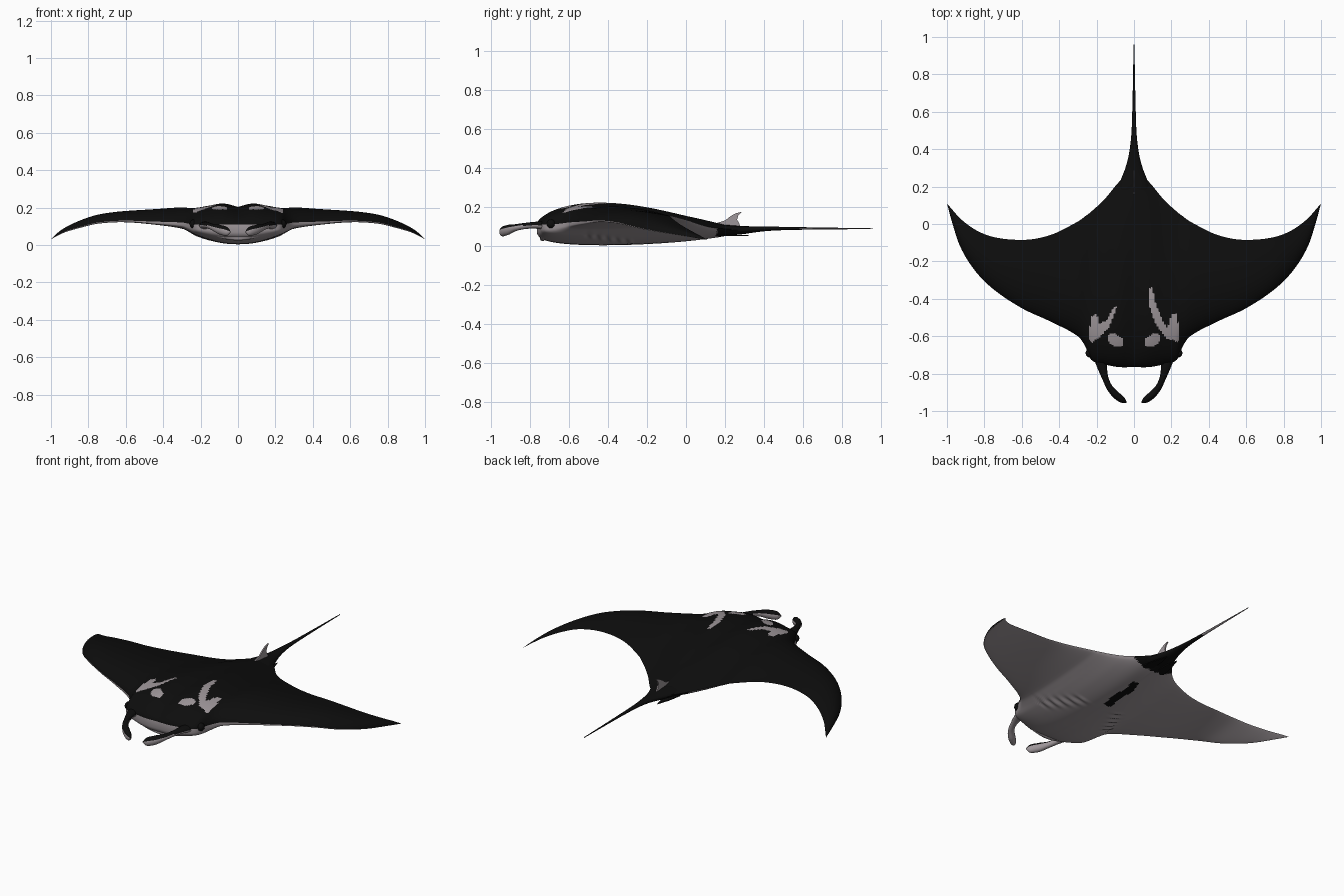
import bpy, bmesh, math
from mathutils import Vector

cube = bpy.data.objects.get("Cube")
if cube:
    bpy.data.objects.remove(cube, do_unlink=True)


def make_material(name, colour):
    mat = bpy.data.materials.new(name)
    mat.use_nodes = True
    mat.diffuse_color = colour
    mat.node_tree.nodes["Principled BSDF"].inputs["Base Color"].default_value = colour
    return mat


MATERIALS = [make_material("black_skin", (0.004, 0.004, 0.004, 1)),
             make_material("pale_grey_skin", (0.34, 0.305, 0.32, 1))]
DARK, PALE = 0, 1


def finish(bm, name, rule=None, angle=50):
    """Turn a bmesh into a smooth object, colouring faces by a rule."""
    bmesh.ops.remove_doubles(bm, verts=bm.verts, dist=0.00005)
    bmesh.ops.recalc_face_normals(bm, faces=bm.faces)
    bm.normal_update()
    if rule:
        for face in bm.faces:
            face.material_index = rule(face.calc_center_median(), face.normal)
    mesh = bpy.data.meshes.new(name)
    bm.to_mesh(mesh)
    bm.free()
    obj = bpy.data.objects.new(name, mesh)
    bpy.context.collection.objects.link(obj)
    for mat in MATERIALS:
        mesh.materials.append(mat)
    bpy.ops.object.select_all(action="DESELECT")
    obj.select_set(True)
    bpy.context.view_layer.objects.active = obj
    bpy.ops.object.shade_smooth_by_angle(angle=math.radians(angle))
    return obj


def smooth_rows(rows, key):
    """Smoothly interpolate table rows by their first column."""
    i = 0
    while i < len(rows) - 2 and key > rows[i + 1][0]:
        i += 1
    a, b = rows[i], rows[i + 1]
    before, after = rows[max(i - 1, 0)], rows[min(i + 2, len(rows) - 1)]
    span = b[0] - a[0]
    u = (key - a[0]) / span
    out = []
    for p, q, r, s in zip(before[1:], a[1:], b[1:], after[1:]):
        m = (r - p) / (b[0] - before[0]) * span
        n = (s - q) / (after[0] - a[0]) * span
        # Flatten the slope at turning points so nothing overshoots
        m = 0 if (r - q) * (q - p) < 0 else m
        n = 0 if (s - r) * (r - q) < 0 else n
        out.append(q + m * u + (3 * (r - q) - 2 * m - n) * u ** 2
                   + (m + n - 2 * (r - q)) * u ** 3)
    return out


def inside(polygon, x, y):
    hit = False
    for (ax, ay), (bx, by) in zip(polygon, polygon[1:] + polygon[:1]):
        if (ay > y) != (by > y) and x < ax + (bx - ax) * (y - ay) / (by - ay):
            hit = not hit
    return hit


# Wing stations: x, front y, back y, front z, back z, rise above, drop below
STATIONS = [
    (0, -.765, .3, .11, .085, .103, .1),
    (.08, -.765, .225, .11, .085, .121, .094),
    (.16, -.75, .13, .11, .095, .105, .077),
    (.23, -.725, .065, .11, .112, .088, .056),
    (.26, -.655, .042, .113, .12, .083, .045),
    (.3, -.6, .013, .12, .13, .078, .035),
    (.45, -.52, -.06, .125, .15, .057, .02),
    (.6, -.45, -.085, .13, .155, .042, .012),
    (.75, -.35, -.07, .12, .14, .034, .009),
    (.85, -.25, -.03, .095, .11, .028, .007),
    (.93, -.12, .03, .07, .075, .018, .005),
    (.97, 0, .075, .05, .051, .01, .003),
    (1, .11, .11, .03, .03, 0, 0)]

# Painted markings as plan outlines
BACK_MARKS = [
    [(.08, -.34), (.1, -.34), (.115, -.42), (.15, -.51), (.18, -.56), (.2, -.48),
     (.225, -.48), (.245, -.58), (.235, -.63), (.17, -.61), (.12, -.54), (.085, -.45)],
    [(-.09, -.44), (-.11, -.45), (-.15, -.52), (-.185, -.53), (-.2, -.48),
     (-.225, -.49), (-.245, -.6), (-.23, -.635), (-.19, -.61), (-.13, -.55)]]
for side in (-1, 1):
    BACK_MARKS.append([(side * (.1 + .043 * math.cos(a)),
                        -.622 + .034 * math.sin(a) + .012 * math.cos(a))
                       for a in [k * math.pi / 6 for k in range(12)]])
BELLY_MARK = [(-.03, -.24), (.02, -.23), (.03, -.12), (.02, -.06), (.03, .03),
              (-.01, .03), (-.03, -.05), (-.02, -.13)]


def skin_point(x, t, top):
    front, back, z_front, z_back, rise, drop = smooth_rows(STATIONS, abs(x))
    y = front + (back - front) * t
    z = z_front + (z_back - z_front) * t
    if top:
        return Vector((x, y, z + rise * t ** .63 * (1 - t) ** 1.15 / .317))
    z -= drop * t ** .2 * (1 - t) ** .6 / .638
    # Gill ridges converge towards the rear of the belly
    along = (y + .52) / .25
    if 0 < along < 1:
        off = (abs(x) - (.24 - .13 * along)) / .035
        z += .005 * math.sin(along * 10 * math.pi) * math.exp(-off * off)
    return Vector((x, y, max(z, 0)))


# Body and wings: an upper and lower skin that meet at the rim
bm = bmesh.new()
half = [.01 * i for i in range(31)] + [.3 + .02 * i for i in range(1, 33)]
half += [.955, .97, .98, .988, .995, 1]
xs = [-x for x in reversed(half[1:])] + half
CHORD = 110
for top in (True, False):
    grid = [[bm.verts.new(skin_point(x, (j / CHORD) ** 1.4, top))
             for j in range(CHORD + 1)] for x in xs]
    for left, right in zip(grid, grid[1:]):
        for j in range(CHORD):
            quad = [left[j], right[j], right[j + 1], left[j + 1]]
            mid = sum((v.co for v in quad), Vector()) / 4
            face = bm.faces.new(quad)
            if top:
                pale = any(inside(m, mid.x, mid.y) for m in BACK_MARKS)
            else:
                pale = not (inside(BELLY_MARK, mid.x, mid.y)
                            or mid.y > .16)
            face.material_index = PALE if pale else DARK
finish(bm, "body_and_wings")


def loft(name, rows, rule, steps=40, sides=16):
    """Sweep an ellipse along rows of x, y, z, half width, half height."""
    keyed = [(i, *row) for i, row in enumerate(rows)]
    path = [smooth_rows(keyed, i * (len(rows) - 1) / steps) for i in range(steps + 1)]
    bm = bmesh.new()
    rings = []
    for i, (x, y, z, w, h) in enumerate(path):
        ahead, behind = path[min(i + 1, steps)], path[max(i - 1, 0)]
        run = Vector((ahead[0] - behind[0], ahead[1] - behind[1], 0)).normalized()
        across = Vector((-run.y, run.x, 0))
        rings.append([bm.verts.new(Vector((x, y, z)) + across * w * math.cos(a)
                                   + Vector((0, 0, h * math.sin(a))))
                      for a in [2 * math.pi * k / sides for k in range(sides)]])
    for a, b in zip(rings, rings[1:]):
        for k in range(sides):
            n = (k + 1) % sides
            bm.faces.new((a[k], a[n], b[n], b[k]))
    bm.faces.new(rings[0])
    bm.faces.new(rings[-1])
    return finish(bm, name, rule)


# Whip tail, pale under its far end
loft("tail", [(0, .1, .08, .1, .03), (0, .19, .08, .088, .028), (0, .25, .08, .065, .024),
              (0, .3, .081, .046, .02), (0, .36, .085, .03, .015), (0, .43, .088, .019, .011),
              (0, .52, .089, .012, .008), (0, .7, .089, .007, .005), (0, .96, .088, .002, .002)],
     lambda c, n: PALE if c.y > .57 and n.z < -.1 else DARK)

# Curled head fins and eyes on both sides
for side, label in ((1, "left"), (-1, "right")):
    rows = [(.185, -.69, .1, .04, .025), (.17, -.765, .106, .026, .018),
            (.153, -.825, .102, .017, .016), (.13, -.875, .093, .017, .018),
            (.095, -.915, .081, .02, .026), (.06, -.942, .073, .016, .024),
            (.04, -.955, .07, .002, .003)]
    loft(label + "_head_fin", [(side * r[0], *r[1:]) for r in rows],
         lambda c, n: DARK if n.z > .2 else PALE)
    bm = bmesh.new()
    bmesh.ops.create_uvsphere(bm, u_segments=16, v_segments=10, radius=.024)
    bmesh.ops.translate(bm, verts=bm.verts, vec=(side * .235, -.69, .112))
    finish(bm, label + "_eye")

# Dark mouth opening with a pale lower lip
bm = bmesh.new()
bmesh.ops.create_uvsphere(bm, u_segments=32, v_segments=16, radius=1)
bmesh.ops.scale(bm, verts=bm.verts, vec=(.12, .06, .026))
bmesh.ops.translate(bm, verts=bm.verts, vec=(0, -.702, .076))
finish(bm, "mouth")
loft("lower_lip", [(-.2, -.715, .09, .009, .01), (-.13, -.728, .058, .012, .012),
                   (0, -.735, .037, .013, .013), (.13, -.728, .058, .012, .012),
                   (.2, -.715, .09, .009, .01)], lambda c, n: PALE)


def plate(name, outline, offset, rule):
    """Thin fin: an outline extruded by an offset."""
    bm = bmesh.new()
    face = bm.faces.new([bm.verts.new(p) for p in outline])
    made = bmesh.ops.extrude_face_region(bm, geom=[face])["geom"]
    moved = [g for g in made if isinstance(g, bmesh.types.BMVert)]
    bmesh.ops.translate(bm, verts=moved, vec=offset)
    return finish(bm, name, rule, 30)


# Small swept dorsal fin with a pale upper part
profile = [(.14, .1), (.16, .118), (.2, .13), (.23, .153), (.255, .167), (.285, .174),
           (.268, .155), (.262, .135), (.275, .11), (.28, .09)]
plate("dorsal_fin", [(-.004, y, z) for y, z in profile], (.008, 0, 0),
      lambda c, n: PALE)

# Flat pelvic fins beneath the tail root
for side, label in ((1, "left"), (-1, "right")):
    plan = [(.015, .12), (.075, .16), (.06, .24), (.035, .32), (.02, .26)]
    plate(label + "_pelvic_fin", [(side * x, y, .05) for x, y in plan],
          (0, 0, .005), lambda c, n: DARK)
